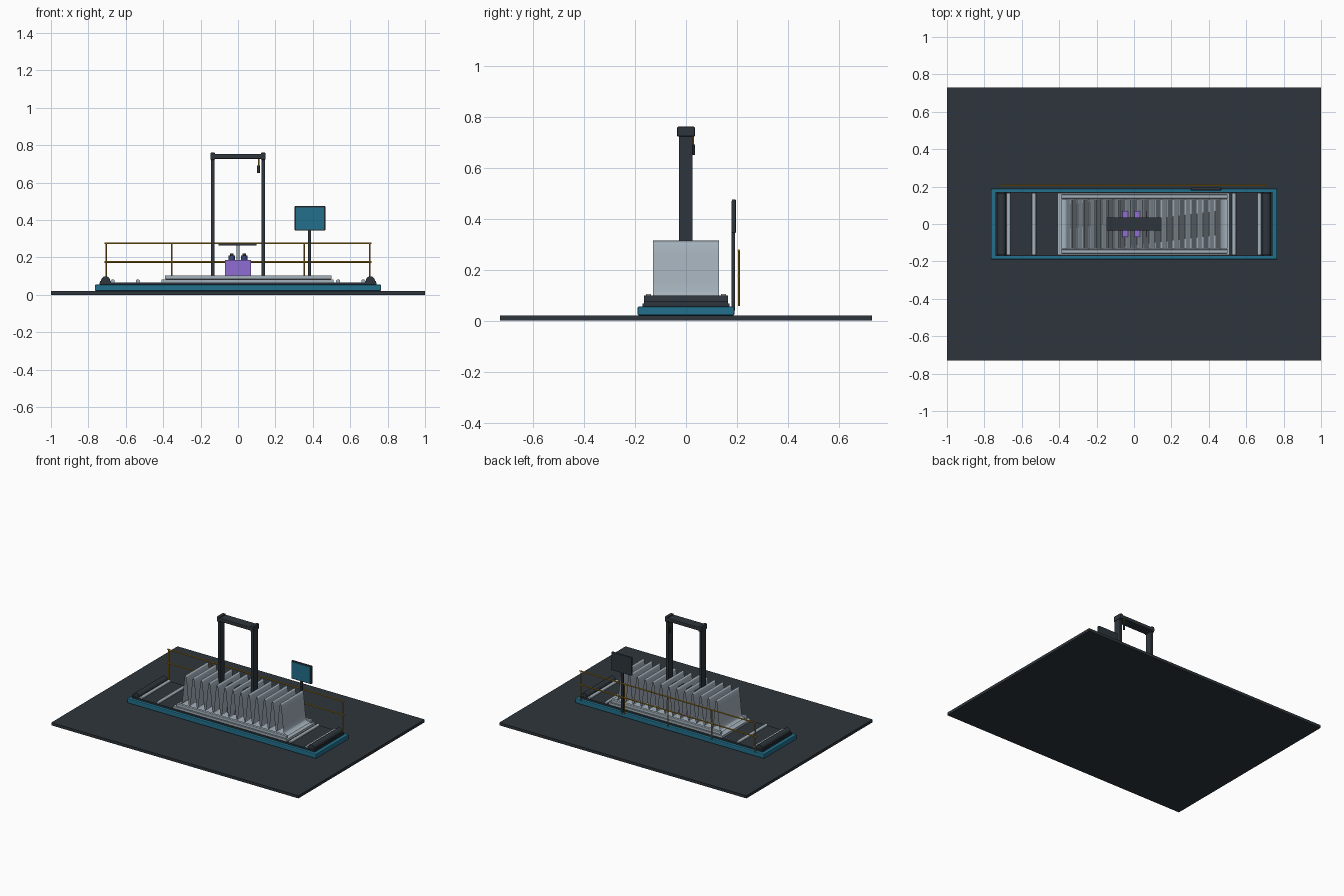
import bpy, bmesh, math

if "Cube" in bpy.data.objects:
    bpy.data.objects.remove(bpy.data.objects["Cube"])


def mat(name, rgb):
    m = bpy.data.materials.new(name)
    m.diffuse_color = (*rgb, 1)
    m.use_nodes = True
    m.node_tree.nodes["Principled BSDF"].inputs["Base Color"].default_value = m.diffuse_color
    return m


DARK = mat("charcoal", (0.027, 0.036, 0.044))
TEAL = mat("teal", (0.016, 0.16, 0.26))
STEEL = mat("light steel", (0.38, 0.45, 0.51))
GOLD = mat("safety yellow", (0.50, 0.27, 0.015))
PURPLE = mat("purple", (0.27, 0.15, 0.65))
BLUE = mat("navy", (0.04, 0.06, 0.20))


def add(name, bm, m, smooth=False):
    me = bpy.data.meshes.new(name)
    bm.to_mesh(me)
    bm.free()
    me.materials.append(m)
    ob = bpy.data.objects.new(name, me)
    bpy.context.collection.objects.link(ob)
    if smooth:
        for p in me.polygons:
            p.use_smooth = True
    return ob


def box(name, m, x, y, z, bevel=0):
    """Box from (min, max) pairs."""
    bm = bmesh.new()
    bmesh.ops.create_cube(bm, size=1)
    for v in bm.verts:
        v.co = [lo + (c + 0.5) * (hi - lo) for c, (lo, hi) in zip(v.co, (x, y, z))]
    if bevel:
        bmesh.ops.bevel(bm, geom=bm.edges[:], offset=bevel, segments=2,
                        profile=0.5, affect='EDGES')
    return add(name, bm, m)


def rod(name, m, centre, radius, length, axis, sides=16):
    bpy.ops.mesh.primitive_cylinder_add(
        vertices=sides, radius=radius, depth=length, location=centre,
        rotation={'X': (0, math.pi / 2, 0), 'Y': (math.pi / 2, 0, 0), 'Z': (0, 0, 0)}[axis])
    ob = bpy.context.object
    ob.name = name
    ob.data.materials.append(m)
    bpy.ops.object.shade_smooth_by_angle()
    return ob


# Floor slab and platform
box("floor_slab", DARK, (-1, 1), (-0.73, 0.73), (0, 0.02))
box("platform_base", TEAL, (-0.765, 0.765), (-0.19, 0.19), (0.02, 0.055), 0.006)
box("platform_deck", DARK, (-0.74, 0.74), (-0.17, 0.17), (0.05, 0.067))

# End drums and deck rollers
for s in (-1, 1):
    rod("end_drum", DARK, (s * 0.708, 0, 0.075), 0.024, 0.33, 'Y', 20)
    box("drum_cradle", DARK, (s * 0.708 - 0.03, s * 0.708 + 0.03), (-0.165, 0.165), (0.06, 0.075))
    for x in (0.67, 0.535):
        rod("deck_roller", STEEL, (s * x, 0, 0.072), 0.011, 0.33, 'Y')

# Bed carrying the pleated sheet
box("bed_frame", STEEL, (-0.41, 0.51), (-0.165, 0.165), (0.067, 0.083))
for s in (-1, 1):
    y = sorted((s * 0.137, s * 0.157))
    box("side_rail", STEEL, (-0.39, 0.50), y, (0.083, 0.104), 0.003)

# Pleated sheet: a thin wave with flat ends
FIRST, PITCH, COUNT, STEPS = -0.335, 0.064, 13, 12
profile = [(-0.39, 0.097)]
for i in range(COUNT * STEPS + 1):
    t = i / STEPS
    wave = 0.5 - 0.5 * math.cos(2 * math.pi * t)
    profile.append((FIRST + PITCH * (t - 0.5), 0.097 + 0.216 * wave))
profile.append((0.50, 0.097))
bm = bmesh.new()
rows = [[bm.verts.new((x, y, z)) for y in (-0.13, 0.13)] for x, z in profile]
for a, b in zip(rows, rows[1:]):
    bm.faces.new((a[0], b[0], b[1], a[1]))
add("pleated_sheet", bm, STEEL, True)

# Press block inside the pleats
box("press_block", PURPLE, (-0.07, 0.07), (-0.07, 0.07), (0.10, 0.185))
for s in (-1, 1):
    rod("press_knob", BLUE, (s * 0.033, 0, 0.197), 0.018, 0.026, 'Z')
    rod("knob_cap", DARK, (s * 0.033, 0, 0.215), 0.009, 0.012, 'Z')
rod("press_stem", STEEL, (0, 0, 0.225), 0.008, 0.09, 'Z')
box("press_bar", DARK, (-0.105, 0.10), (-0.03, 0.03), (0.263, 0.274))

# Gantry
for s in (-1, 1):
    x = s * 0.135
    box("gantry_post", DARK, (x - 0.009, x + 0.009), (-0.028, 0.025), (0.067, 0.74))
    box("gantry_cap", DARK, (x - 0.012, x + 0.012), (-0.035, 0.035), (0.722, 0.76), 0.004)
box("gantry_beam", DARK, (-0.148, 0.146), (-0.035, 0.035), (0.727, 0.753), 0.004)
rod("hook_cord", GOLD, (0.11, 0.028, 0.71), 0.004, 0.05, 'Z', 8)
rod("hook_weight", DARK, (0.11, 0.028, 0.67), 0.008, 0.04, 'Z', 12)

# Control screen on its post
box("screen_post", DARK, (0.375, 0.391), (0.179, 0.193), (0.04, 0.36))
box("screen_case", DARK, (0.303, 0.467), (0.18, 0.196), (0.343, 0.475), 0.004)
box("screen_panel", TEAL, (0.310, 0.460), (0.178, 0.182), (0.350, 0.468))

# Safety railing
for z in (0.275, 0.175):
    rod("guard_rail", GOLD, (0, 0.207, z), 0.0045, 1.43, 'X', 8)
for x in (-0.705, -0.353, 0, 0.353, 0.705):
    rod("guard_post", GOLD, (x, 0.207, 0.167), 0.004, 0.22, 'Z', 8)
